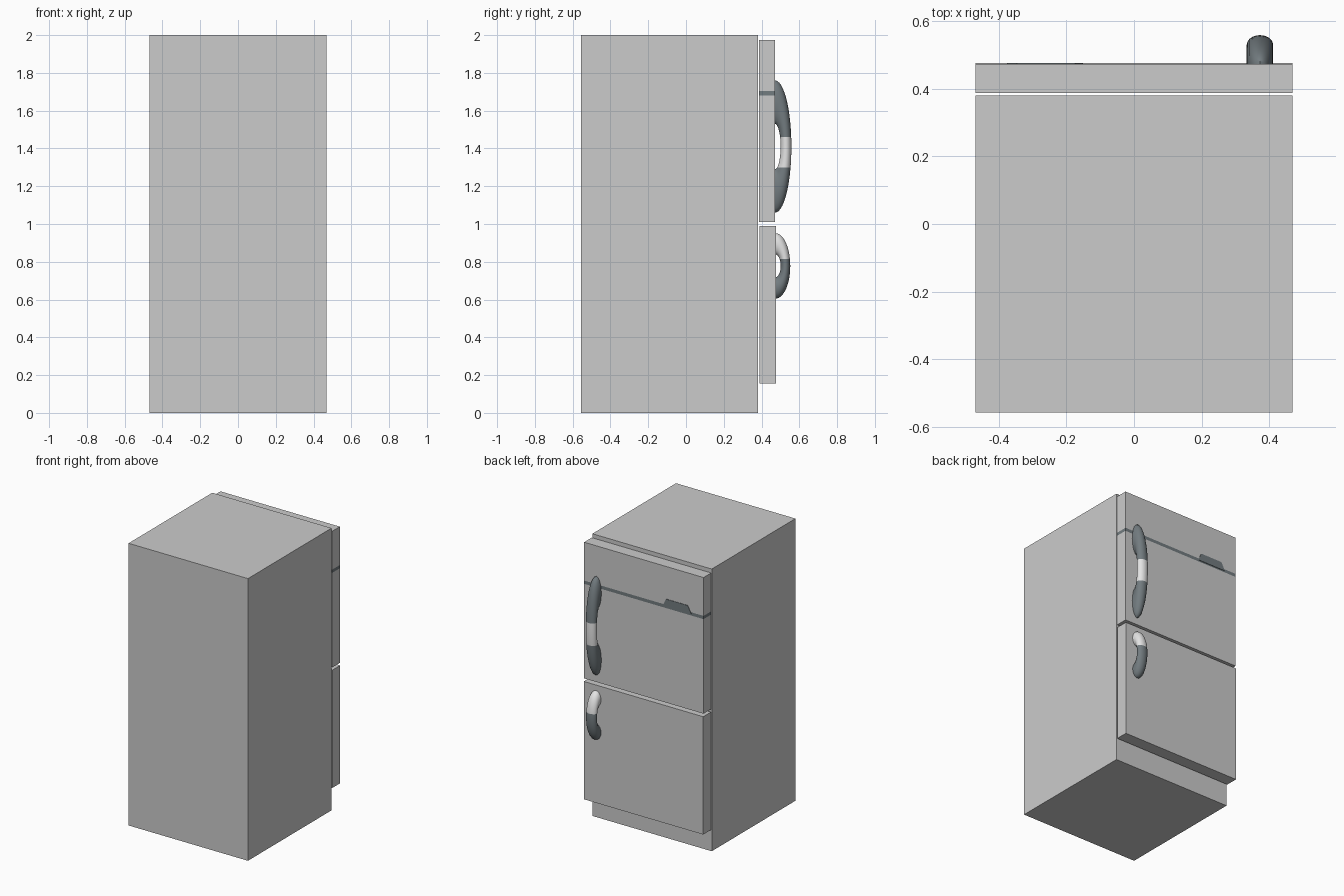
import bpy, bmesh, math
from mathutils import Vector

if "Cube" in bpy.data.objects:
    bpy.data.objects.remove(bpy.data.objects["Cube"])


def material(name, rgb):
    m = bpy.data.materials.new(name)
    m.diffuse_color = (*rgb, 1)
    m.use_nodes = True
    m.node_tree.nodes["Principled BSDF"].inputs["Base Color"].default_value = m.diffuse_color
    return m


ENAMEL = material("light_grey_enamel", (0.60, 0.60, 0.60))
TRIM = material("dark_slate_trim", (0.17, 0.20, 0.215))
CHROME = material("pale_chrome", (0.78, 0.78, 0.78))


def finish(bm, name, mats):
    bmesh.ops.recalc_face_normals(bm, faces=bm.faces[:])
    me = bpy.data.meshes.new(name)
    bm.to_mesh(me)
    bm.free()
    ob = bpy.data.objects.new(name, me)
    bpy.context.collection.objects.link(ob)
    for m in mats:
        me.materials.append(m)
    return ob


def cut(bm, z):
    bmesh.ops.bisect_plane(bm, geom=bm.verts[:] + bm.edges[:] + bm.faces[:],
                           plane_co=(0, 0, z), plane_no=(0, 0, 1))


def paint_band(bm, low, high):
    # second material on faces lying inside the height band
    cut(bm, low)
    cut(bm, high)
    for f in bm.faces:
        if low < f.calc_center_median().z < high:
            f.material_index = 1


def box(name, lo, hi, band=None):
    bm = bmesh.new()
    bmesh.ops.create_cube(bm, size=1)
    lo, hi = Vector(lo), Vector(hi)
    for v in bm.verts:
        v.co = (lo + hi) / 2 + Vector(a * b for a, b in zip(v.co, hi - lo))
    if band:
        paint_band(bm, *band)
    return finish(bm, name, [ENAMEL, TRIM])


def handle(name, z, y, outer, inner, depth, band):
    # half ring flattened against the door
    bm = bmesh.new()
    major, minor = (outer + inner) / 2, (outer - inner) / 2
    n, sides, rings = 36, 20, []
    for i in range(n + 1):
        a = math.pi * i / n - math.pi / 2
        ring = []
        for j in range(sides):
            t = math.tau * j / sides
            r = major + minor * math.cos(t)
            ring.append(bm.verts.new((0.372 + 0.039 * math.sin(t),
                                      y + r * math.cos(a) * depth / outer,
                                      z + r * math.sin(a))))
        rings.append(ring)
    for p, q in zip(rings, rings[1:]):
        for j in range(sides):
            k = (j + 1) % sides
            bm.faces.new((p[j], p[k], q[k], q[j]))
    paint_band(bm, *band)
    ob = finish(bm, name, [TRIM, CHROME])
    bpy.ops.object.select_all(action='DESELECT')
    ob.select_set(True)
    bpy.context.view_layer.objects.active = ob
    bpy.ops.object.shade_smooth_by_angle(angle=math.radians(40))


# Cabinet and doors
box("cabinet", (-0.468, -0.557, 0), (0.468, 0.38, 2))
box("upper_door", (-0.468, 0.387, 1.01), (0.468, 0.472, 1.975), (1.68, 1.703))
box("lower_door", (-0.468, 0.388, 0.155), (0.468, 0.476, 0.99))

# Handles
handle("upper_handle", 1.41, 0.471, 0.35, 0.12, 0.087, (1.30, 1.46))
handle("lower_handle", 0.778, 0.474, 0.173, 0.06, 0.078, (0.815, 1.0))

# Badge plate sitting on the trim stripe
bm = bmesh.new()
outline = [(-0.15, 1.69), (-0.175, 1.745), (-0.345, 1.745), (-0.375, 1.69)]
face = bm.faces.new([bm.verts.new((x, 0.470, z)) for x, z in outline])
ext = bmesh.ops.extrude_face_region(bm, geom=[face])
for v in ext["geom"]:
    if isinstance(v, bmesh.types.BMVert):
        v.co.y += 0.005
finish(bm, "badge_plate", [TRIM])
